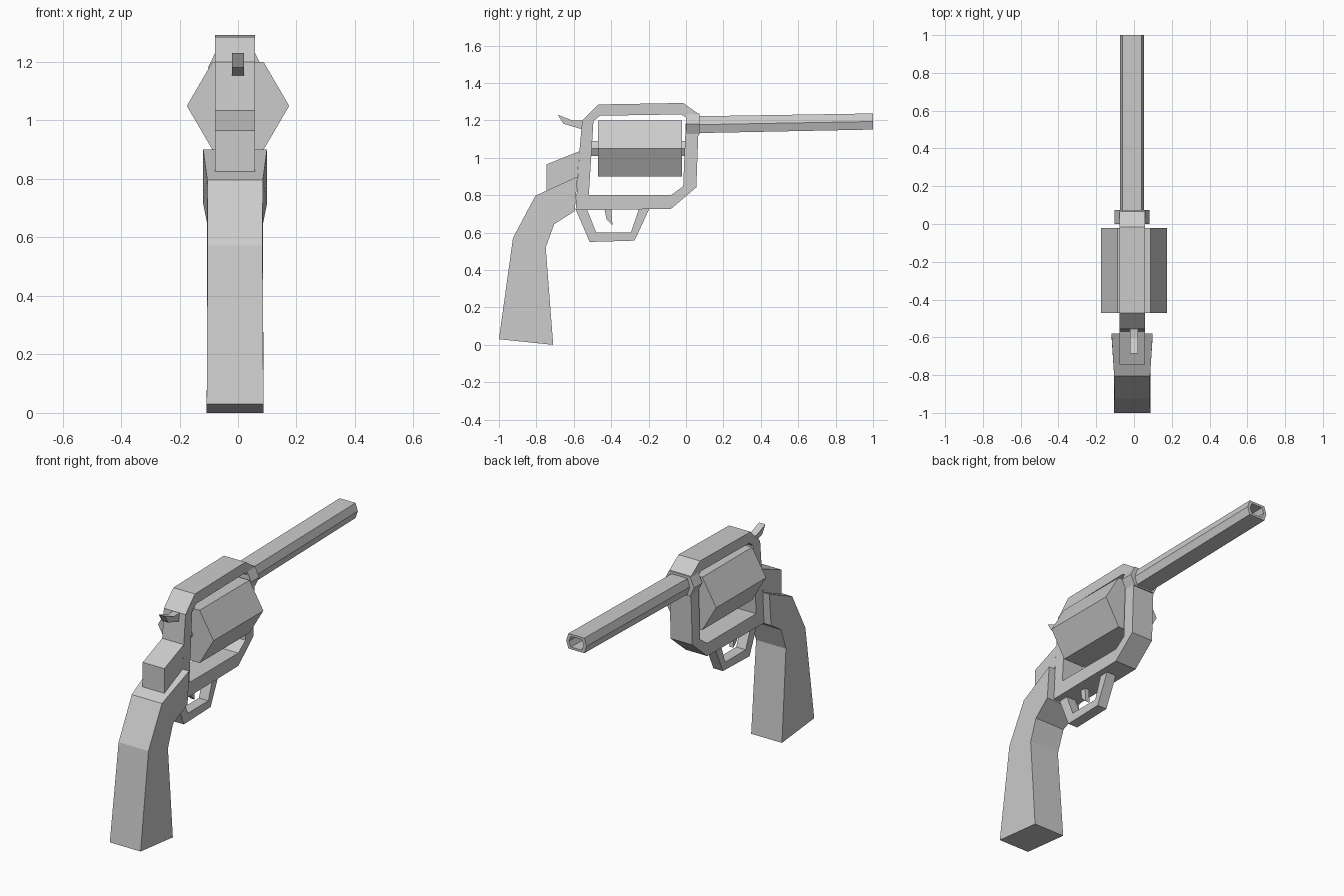
import bpy, bmesh

if "Cube" in bpy.data.objects:
    bpy.data.objects.remove(bpy.data.objects["Cube"])

CX = -0.01  # centre line of the frame, grip and barrel


def finish(name, bm):
    bmesh.ops.recalc_face_normals(bm, faces=bm.faces)
    mesh = bpy.data.meshes.new(name)
    bm.to_mesh(mesh)
    bm.free()
    obj = bpy.data.objects.new(name, mesh)
    bpy.context.collection.objects.link(obj)
    return obj


def loft(name, loop_a, loop_b):
    """Solid between two matching closed loops."""
    bm = bmesh.new()
    a = [bm.verts.new(p) for p in loop_a]
    b = [bm.verts.new(p) for p in loop_b]
    n = len(a)
    bm.faces.new(a)
    bm.faces.new(b)
    for i in range(n):
        j = (i + 1) % n
        bm.faces.new((a[i], a[j], b[j], b[i]))
    return finish(name, bm)


def plate(name, profile, half, cx=CX):
    """Side profile (y, z) given thickness along x; half may vary per point."""
    halves = half if isinstance(half, list) else [half] * len(profile)
    sides = [[(cx + s * h, y, z) for (y, z), h in zip(profile, halves)] for s in (-1, 1)]
    return loft(name, *sides)


def band(name, loops, closed=True):
    """Four matching loops joined around in a ring, making a hollow solid."""
    bm = bmesh.new()
    rows = [[bm.verts.new(p) for p in loop] for loop in loops]
    n = len(rows[0])
    for k in range(4):
        a, b = rows[k], rows[(k + 1) % 4]
        for i in range(n if closed else n - 1):
            j = (i + 1) % n
            bm.faces.new((a[i], a[j], b[j], b[i]))
    if not closed:
        for i in (0, n - 1):
            bm.faces.new([row[i] for row in rows])
    return finish(name, bm)


def side_band(name, outer, inner, half, closed=True):
    loops = [[(CX + s * half, y, z) for y, z in prof]
             for s, prof in ((-1, outer), (1, outer), (1, inner), (-1, inner))]
    return band(name, loops, closed)


def hexagon(y, cx, cz, wide, flat, high):
    """Six-sided section with points at left and right."""
    pts = [(wide, 0), (flat, high), (-flat, high), (-wide, 0), (-flat, -high), (flat, -high)]
    return [(cx + x, y, cz + z) for x, z in pts]


# Frame around the drum
side_band("frame",
          [(-.555, 1.2), (-.47, 1.285), (-.015, 1.293), (.07, 1.233),
           (.055, .842), (-.08, .727), (-.59, .72), (-.57, 1.035)],
          [(-.495, 1.195), (-.46, 1.225), (-.025, 1.232), (0, 1.215),
           (-.015, .848), (-.08, .8), (-.52, .8), (-.505, 1.03)], .068)

# Block behind the frame
plate("rear_block", [(-.57, 1.035), (-.745, .965), (-.745, .825), (-.585, .825)], .068)

# Grip, flared where it meets the frame
plate("grip",
      [(-.58, .9), (-.805, .797), (-.925, .572), (-1, .03),
       (-.71, 0), (-.75, .52), (-.705, .645), (-.595, .715)],
      [.109, .095, .094, .097, .097, .094, .095, .109])

# Drum and its axle
loft("drum", hexagon(-.47, 0, 1.05, .175, .0875, .15),
     hexagon(-.022, 0, 1.05, .175, .0875, .15))
loft("drum_axle", hexagon(-.52, 0, 1.05, .046, .023, .04),
     hexagon(.01, 0, 1.05, .046, .023, .04))

# Barrel collar and hollow barrel
loft("barrel_collar", hexagon(0, CX, 1.18, .093, .066, .056),
     hexagon(.073, CX, 1.18, .093, .066, .056))
band("barrel", [hexagon(.06, CX, 1.177, .064, .05, .045),
                hexagon(1, CX, 1.194, .064, .05, .043),
                hexagon(1, CX, 1.194, .046, .034, .03),
                hexagon(.06, CX, 1.177, .046, .034, .03)])

# Hammer
plate("hammer", [(-.54, 1.2), (-.605, 1.198), (-.685, 1.23), (-.655, 1.182), (-.54, 1.148)],
      .02, 0)

# Trigger guard and trigger
side_band("trigger_guard",
          [(-.59, .725), (-.515, .55), (-.275, .557), (-.195, .73)],
          [(-.53, .725), (-.48, .6), (-.295, .6), (-.25, .73)], .03, closed=False)
plate("trigger", [(-.437, .73), (-.425, .67), (-.393, .64), (-.4, .73)], .013)
